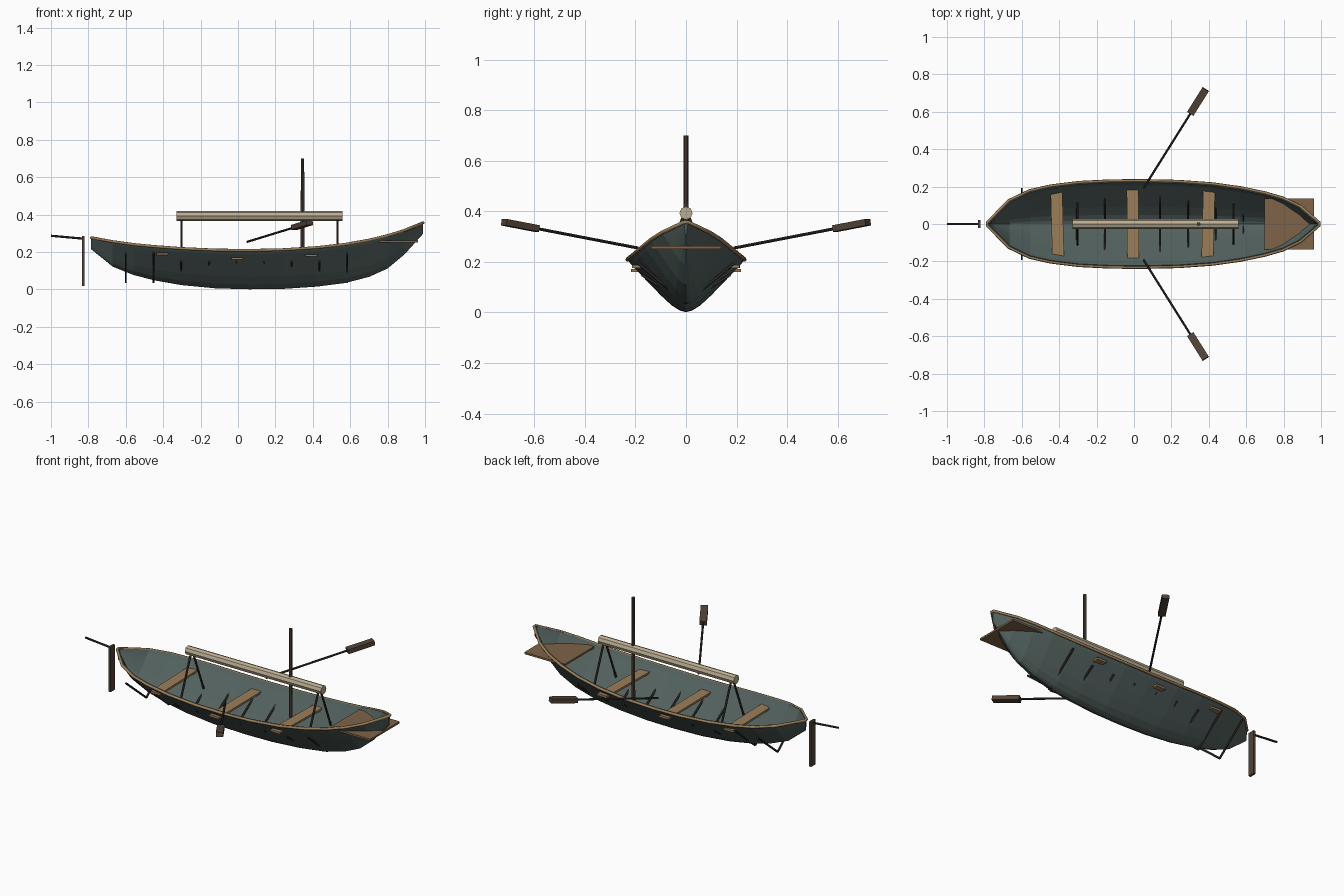
import bpy, bmesh, math
from mathutils import Vector, Matrix

if "Cube" in bpy.data.objects:
    bpy.data.objects.remove(bpy.data.objects["Cube"])


def material(name, r, g, b):
    m = bpy.data.materials.new(name)
    m.diffuse_color = (r, g, b, 1)
    m.use_nodes = True
    m.node_tree.nodes["Principled BSDF"].inputs["Base Color"].default_value = m.diffuse_color
    return m


HULL = material("slate_paint", 0.085, 0.12, 0.112)
TAN = material("tan_wood", 0.33, 0.21, 0.10)
BROWN = material("deck_wood", 0.21, 0.125, 0.065)
DARK = material("dark_wood", 0.085, 0.055, 0.037)
BLACK = material("tarred_wood", 0.04, 0.034, 0.027)
CREAM = material("canvas", 0.50, 0.42, 0.29)


def finish(name, bm, mat):
    bmesh.ops.recalc_face_normals(bm, faces=bm.faces)
    me = bpy.data.meshes.new(name)
    bm.to_mesh(me)
    bm.free()
    me.materials.append(mat)
    ob = bpy.data.objects.new(name, me)
    bpy.context.collection.objects.link(ob)
    return ob


def box(name, center, size, mat, rot=None):
    bm = bmesh.new()
    bmesh.ops.create_cube(bm, size=1)
    M = Matrix.Translation(center) @ (rot or Matrix()) @ Matrix.Diagonal((*size, 1))
    bmesh.ops.transform(bm, matrix=M, verts=bm.verts)
    return finish(name, bm, mat)


def rod(name, a, b, r1, mat, r2=None, sides=8):
    a, b = Vector(a), Vector(b)
    d = b - a
    bm = bmesh.new()
    bmesh.ops.create_cone(bm, cap_ends=True, segments=sides, radius1=r1,
                          radius2=r1 if r2 is None else r2, depth=d.length)
    M = Matrix.Translation((a + b) / 2) @ d.to_track_quat('Z', 'Y').to_matrix().to_4x4()
    bmesh.ops.transform(bm, matrix=M, verts=bm.verts)
    return finish(name, bm, mat)


# Hull stations: x, half width, keel height, sheer height
stations = [
    (-0.785, 0.008, 0.215, 0.277), (-0.67, 0.125, 0.122, 0.256),
    (-0.56, 0.178, 0.078, 0.241), (-0.45, 0.203, 0.049, 0.230),
    (-0.30, 0.222, 0.023, 0.219), (-0.12, 0.231, 0.006, 0.211),
    (0.06, 0.232, 0.001, 0.209), (0.24, 0.228, 0.003, 0.213),
    (0.42, 0.215, 0.015, 0.224), (0.57, 0.194, 0.034, 0.241),
    (0.70, 0.167, 0.067, 0.264), (0.80, 0.138, 0.112, 0.288),
    (0.89, 0.094, 0.187, 0.316), (0.99, 0.008, 0.298, 0.357)]
profile = [(0, 0), (0.10, 0.03), (0.24, 0.125), (0.43, 0.32),
           (0.62, 0.54), (0.81, 0.76), (0.93, 0.90), (1, 1)]
section = [(-u, v) for u, v in reversed(profile[1:])] + profile

bm = bmesh.new()
rings = [[bm.verts.new((x, u * w, k + v * (s - k))) for u, v in section]
         for x, w, k, s in stations]
for r, q in zip(rings, rings[1:]):
    for i in range(len(section) - 1):
        bm.faces.new((r[i], r[i + 1], q[i + 1], q[i]))
bm.faces.new(rings[0])
bm.faces.new(rings[-1])
hull = finish("hull", bm, HULL)
if sum(p.normal.z * p.area for p in hull.data.polygons) > 0:
    hull.data.flip_normals()
sol = hull.modifiers.new("planking", 'SOLIDIFY')
sol.thickness = 0.012
sol.offset = -1

# Gunwale rail around the sheer line
cu = bpy.data.curves.new("gunwale_rail", 'CURVE')
cu.dimensions = '3D'
cu.bevel_depth = 0.008
cu.bevel_resolution = 1
loop = [(x, w, s) for x, w, k, s in stations] + [(x, -w, s) for x, w, k, s in reversed(stations)]
sp = cu.splines.new('POLY')
sp.points.add(len(loop) - 1)
for p, co in zip(sp.points, loop):
    p.co = (*co, 1)
sp.use_cyclic_u = True
cu.materials.append(TAN)
bpy.context.collection.objects.link(bpy.data.objects.new("gunwale_rail", cu))

# Seats, slightly askew, with ends through the planking
for i, (x, z, half, yaw) in enumerate([(-0.41, 0.190, 0.195, 1.5), (-0.006, 0.166, 0.218, 0.5),
                                       (0.397, 0.182, 0.212, -1.5)]):
    box(f"seat_{i + 1}", (x, 0, z), (0.063, 2 * half, 0.012), TAN,
        Matrix.Rotation(math.radians(yaw), 4, 'Z'))

# Bow deck
box("bow_deck", (0.83, 0, 0.257), (0.265, 0.275, 0.011), BROWN)

# Ribs: full V frames near the ends, short ones amidships
for i in range(9):
    x = -0.6 + i * 0.148
    for s in (-1, 1):
        if i in (0, 1, 8):
            a, b = (x, 0, 0.038), (x, s * 0.19, 0.195)
        else:
            a, b = (x, s * 0.01, 0.04), (x, s * 0.175, 0.15)
        rod(f"rib_{i + 1}_{'left' if s > 0 else 'right'}", a, b, 0.006, BLACK, sides=6)

# Ridge pole on two A-frames, and the mast
rod("ridge_pole", (-0.33, 0, 0.393), (0.56, 0, 0.393), 0.026, CREAM)
for n, x in (("stern", -0.302), ("bow", 0.533)):
    for s in (-1, 1):
        rod(f"{n}_ridge_strut_{'left' if s > 0 else 'right'}", (x, s * 0.11, 0.13),
            (x, s * 0.008, 0.385), 0.006, BLACK, sides=6)
rod("mast", (0.345, 0, 0.02), (0.345, 0, 0.70), 0.011, DARK, 0.009)

# Oars
for s, side in ((1, "left"), (-1, "right")):
    a, tip = Vector((0.05, s * 0.19, 0.255)), Vector((0.383, s * 0.72, 0.357))
    d = (tip - a).normalized()
    root = tip - d * 0.155
    rod(f"{side}_oar_shaft", a, root + d * 0.02, 0.006, BLACK)
    across = d.cross(Vector((0, 0, 1))).normalized()
    R = Matrix((d, across, d.cross(across))).transposed().to_4x4()
    box(f"{side}_oar_blade", (root + tip) / 2, (0.155, 0.04, 0.026), DARK, R)

# Rudder and tiller
box("rudder", (-0.827, 0, 0.152), (0.014, 0.042, 0.266), DARK)
rod("tiller", (-0.83, 0, 0.272), (-0.999, 0, 0.287), 0.006, BLACK)
